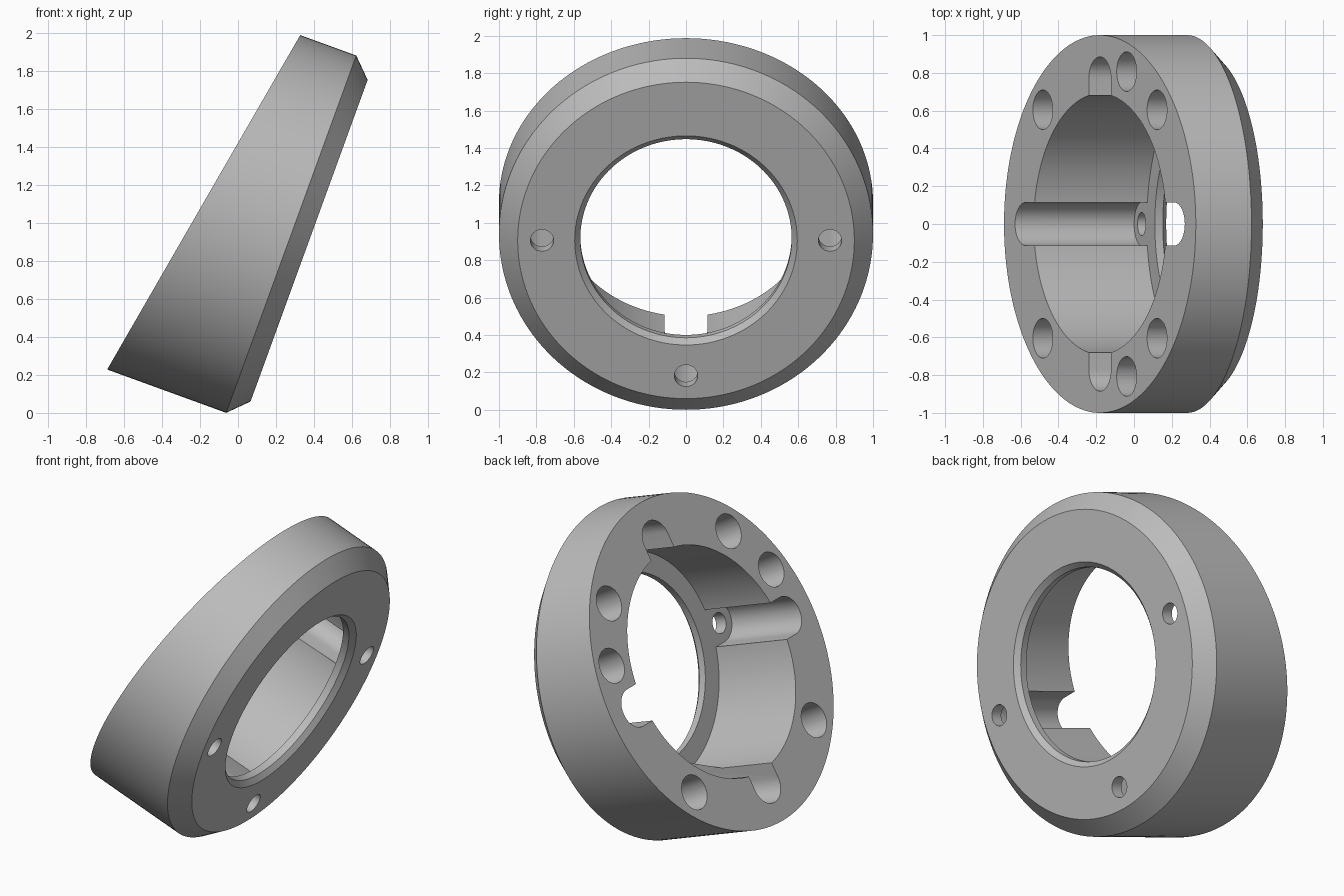
import bpy, bmesh, math
from mathutils import Matrix, Vector

cube = bpy.data.objects.get("Cube")
if cube:
    bpy.data.objects.remove(cube, do_unlink=True)

# Local frames: x runs up the ring, z points out of the back
CENTRE = Matrix.Translation((0.28, 0, 0.94))
RING = CENTRE @ Matrix.Rotation(math.radians(-70), 4, 'Y')
BACK = 0.49                                   # mean depth of the wedge
WEDGE = math.tan(math.radians(10))
BACK_FACE = RING @ Matrix.Translation((0, 0, BACK)) @ Matrix.Rotation(math.radians(10), 4, 'Y')

metal = bpy.data.materials.new("plain grey")
metal.use_nodes = True
GREY = (0.5, 0.5, 0.5, 1)
metal.diffuse_color = GREY
metal.node_tree.nodes["Principled BSDF"].inputs["Base Color"].default_value = GREY


def make_object(name, bm, matrix):
    bmesh.ops.recalc_face_normals(bm, faces=bm.faces)
    bm.transform(matrix)
    mesh = bpy.data.meshes.new(name)
    bm.to_mesh(mesh)
    bm.free()
    mesh.materials.append(metal)
    obj = bpy.data.objects.new(name, mesh)
    bpy.context.collection.objects.link(obj)
    return obj


def prism(name, outline, low, high, matrix):
    bm = bmesh.new()
    face = bm.faces.new([bm.verts.new((x, y, low)) for x, y in outline])
    top = bmesh.ops.extrude_face_region(bm, geom=[face])["geom"]
    verts = [v for v in top if isinstance(v, bmesh.types.BMVert)]
    bmesh.ops.translate(bm, verts=verts, vec=(0, 0, high - low))
    return make_object(name, bm, matrix)


def arc(cx, cy, radius, start, end, steps):
    angles = [math.radians(start + (end - start) * i / steps) for i in range(steps + 1)]
    return [(cx + radius * math.cos(a), cy + radius * math.sin(a)) for a in angles]


def hole(name, x, y, radius, low, high, matrix):
    return prism(name, arc(x, y, radius, 0, 360, 48)[:-1], low, high, matrix)


# Ring body: lathed section whose back edge follows the wedge plane
SLANT = None
section = [(1, SLANT), (1, 0), (0.9, -0.1), (0.595, -0.1), (0.565, -0.07),
           (0.565, -0.025), (0.69, -0.025), (0.69, SLANT)]
SEGMENTS = 144
bm = bmesh.new()
loops = []
for i in range(SEGMENTS):
    a = math.tau * i / SEGMENTS
    loop = []
    for r, z in section:
        x, y = r * math.cos(a), r * math.sin(a)
        loop.append(bm.verts.new((x, y, BACK - WEDGE * x if z is SLANT else z)))
    loops.append(loop)
n = len(section)
for i in range(SEGMENTS):
    here, after = loops[i], loops[(i + 1) % SEGMENTS]
    for j in range(n):
        k = (j + 1) % n
        bm.faces.new((here[j], after[j], after[k], here[k]))
ring = make_object("wedge_ring", bm, RING)

# Four screw positions: round-ended channel from the back, small hole at the front
cutters = []
bullet = arc(0.77, 0, 0.115, -90, 90, 24) + [(0.62, 0.115), (0.62, -0.115)]
for q in range(4):
    turned = RING @ Matrix.Rotation(q * math.pi / 2, 4, 'Z')
    cutters.append(prism("channel_cutter", bullet, -0.025, 1, turned))
    cutters.append(hole("screw_hole_cutter", 0.77, 0, 0.062, -0.2, 0.1, turned))

# Six blind holes square to the slanted back face
for degrees in (45, 70.7, 135):
    for side in (-1, 1):
        a = math.radians(degrees * side)
        cutters.append(hole("blind_hole_cutter", 0.855 * math.cos(a), 0.855 * math.sin(a),
                            0.105, -0.3, 0.2, BACK_FACE))

bpy.ops.object.select_all(action='DESELECT')
bpy.context.view_layer.objects.active = ring
ring.select_set(True)
for cutter in cutters:
    cutter.hide_render = True
    cut = ring.modifiers.new("cut", 'BOOLEAN')
    cut.operation = 'DIFFERENCE'
    cut.solver = 'EXACT'
    cut.object = cutter
    bpy.ops.object.modifier_apply(modifier=cut.name)
    bpy.data.objects.remove(cutter, do_unlink=True)

bpy.ops.object.shade_smooth_by_angle(angle=math.radians(25))
